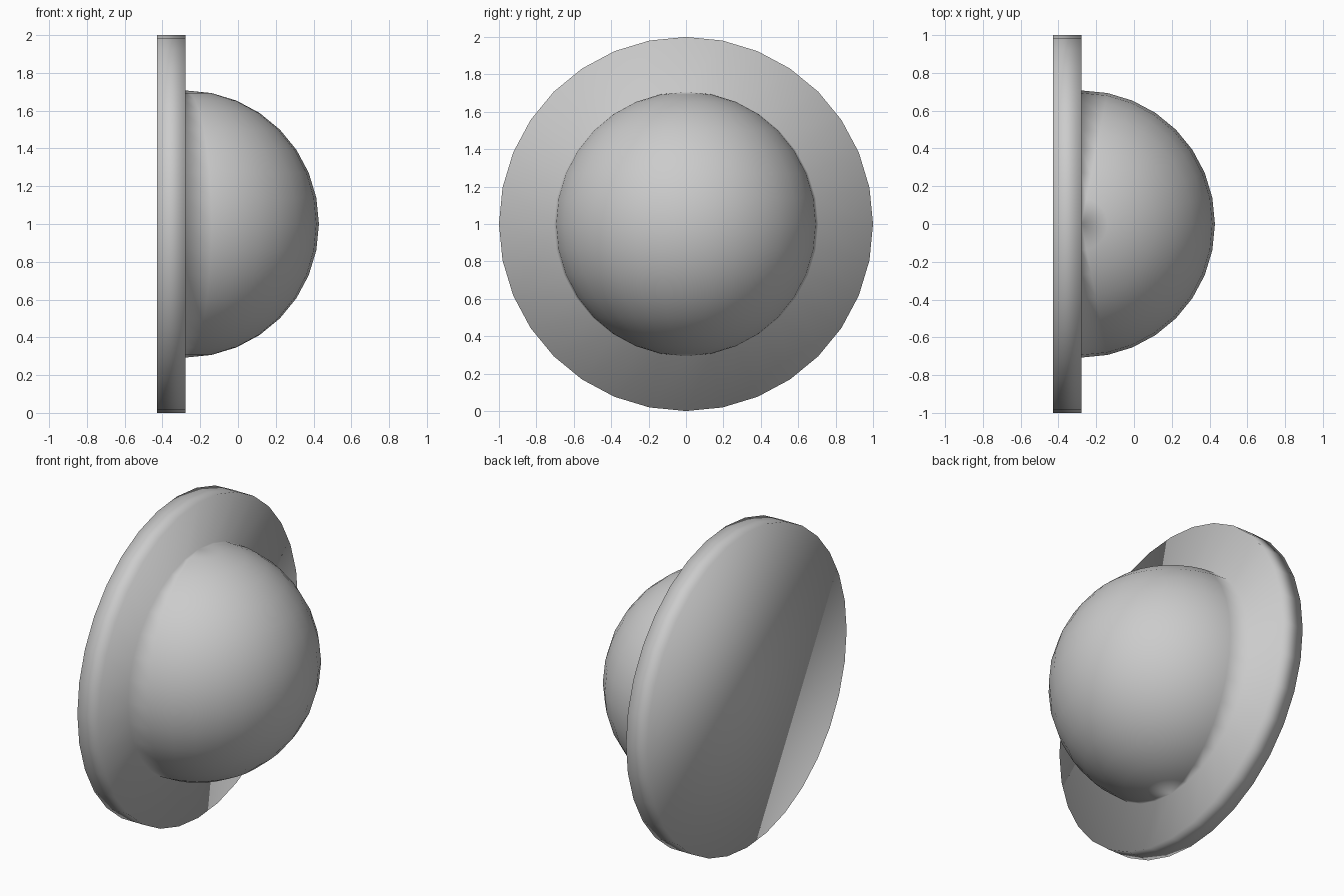
import bpy, bmesh
from mathutils import Vector

if "Cube" in bpy.data.objects:
    bpy.data.objects.remove(bpy.data.objects["Cube"])

DOME_R, RIM_R, THICK = 0.707, 1.0, 0.15
BASE_X = -0.2785

bm = bmesh.new()

# Dome: half of a sphere with its poles up and down, facing +x
bmesh.ops.create_uvsphere(bm, u_segments=32, v_segments=16, radius=DOME_R)
bmesh.ops.bisect_plane(bm, geom=bm.verts[:] + bm.edges[:] + bm.faces[:], dist=1e-4,
                       plane_co=(0, 0, 0), plane_no=(1, 0, 0), clear_inner=True)


def extrude_rim(scale, dx):
    """Extrude the open edge loop, then widen it and shift it along x."""
    edges = [e for e in bm.edges if e.is_boundary]
    new = bmesh.ops.extrude_edge_only(bm, edges=edges)["geom"]
    for v in (g for g in new if isinstance(g, bmesh.types.BMVert)):
        v.co = Vector((v.co.x + dx, v.co.y * scale, v.co.z * scale))


# Backing disc: front ring, outer wall, back cap
extrude_rim(RIM_R / DOME_R, 0)
extrude_rim(1, -THICK)
bmesh.ops.holes_fill(bm, edges=[e for e in bm.edges if e.is_boundary], sides=0)
bmesh.ops.recalc_face_normals(bm, faces=bm.faces[:])
bmesh.ops.translate(bm, verts=bm.verts[:], vec=(BASE_X, 0, 1))
for f in bm.faces:
    f.smooth = True

mesh = bpy.data.meshes.new("dome_on_disc")
bm.to_mesh(mesh)
bm.free()
bpy.context.collection.objects.link(bpy.data.objects.new("dome_on_disc", mesh))
